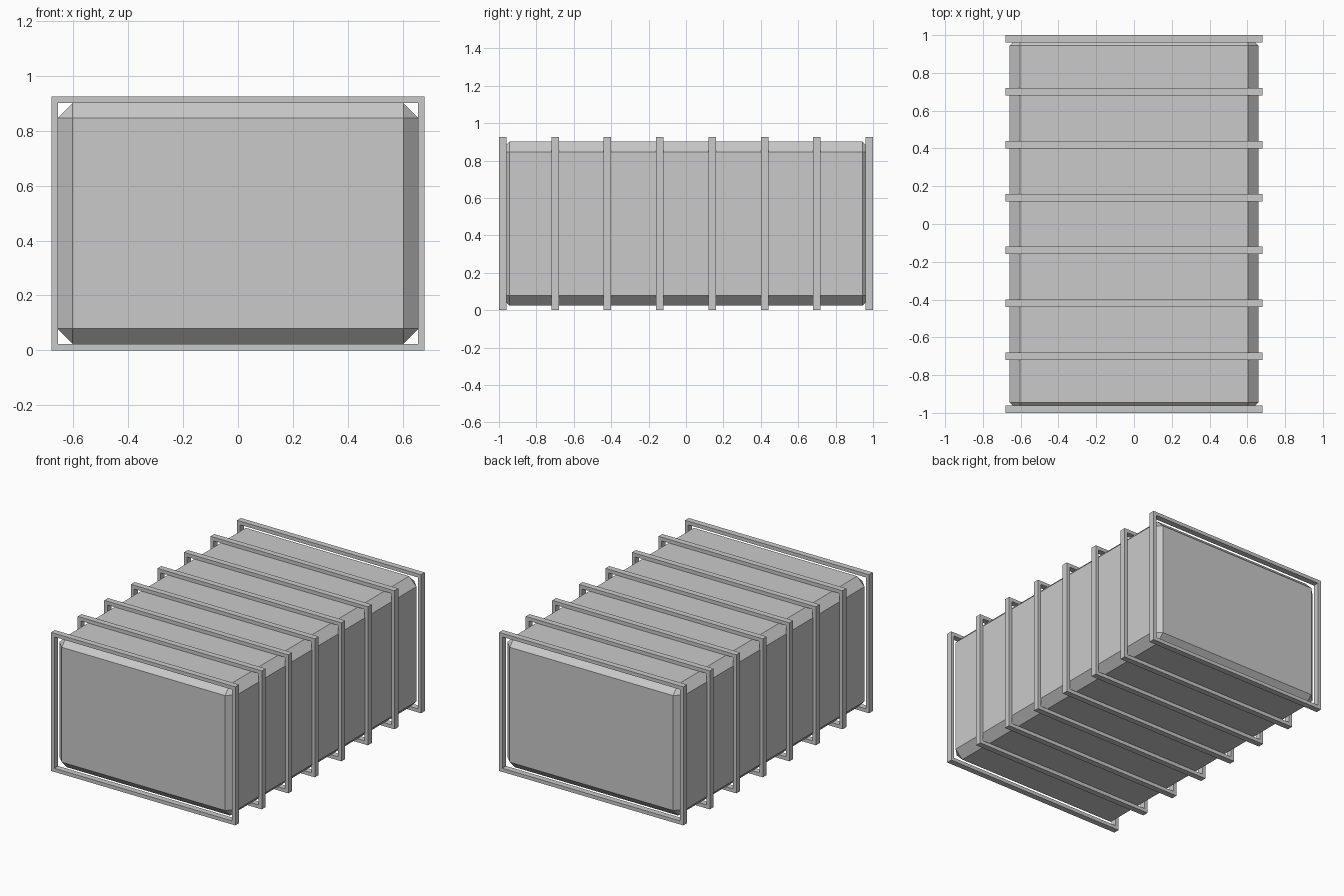
import bpy
import bmesh

default = bpy.data.objects.get("Cube")
if default:
    bpy.data.objects.remove(default, do_unlink=True)

# Overall measurements
LENGTH, HEIGHT, WIDTH = 2.0, 0.925, 1.36
BAR, DEPTH = 0.024, 0.04
CHAMFER = 0.055
FRAMES = 8

grey = bpy.data.materials.new("painted_grey")
grey.use_nodes = True
colour = (0.59, 0.59, 0.59, 1.0)
grey.diffuse_color = colour
grey.node_tree.nodes["Principled BSDF"].inputs["Base Color"].default_value = colour


def finish(name, bm):
    bmesh.ops.recalc_face_normals(bm, faces=bm.faces)
    mesh = bpy.data.meshes.new(name)
    bm.to_mesh(mesh)
    bm.free()
    mesh.materials.append(grey)
    obj = bpy.data.objects.new(name, mesh)
    bpy.context.collection.objects.link(obj)
    return obj


def rectangle(bm, half_x, half_z, y):
    corners = ((-1, -1), (1, -1), (1, 1), (-1, 1))
    return [bm.verts.new((sx * half_x, y, HEIGHT / 2 + sz * half_z))
            for sx, sz in corners]


def rib_frame(name, y):
    """Rectangular hoop with a square-cut section, centred on y."""
    bm = bmesh.new()
    hx, hz, d = WIDTH / 2, HEIGHT / 2, DEPTH / 2
    loops = [rectangle(bm, hx, hz, y - d),
             rectangle(bm, hx, hz, y + d),
             rectangle(bm, hx - BAR, hz - BAR, y + d),
             rectangle(bm, hx - BAR, hz - BAR, y - d)]
    for i in range(4):
        a, b = loops[i], loops[(i + 1) % 4]
        for k in range(4):
            n = (k + 1) % 4
            bm.faces.new((a[k], a[n], b[n], b[k]))
    return finish(name, bm)


# Container body: box with a flat chamfer on every edge
bm = bmesh.new()
bmesh.ops.create_cube(bm, size=1.0)
bmesh.ops.scale(bm, verts=bm.verts,
                vec=(WIDTH - 2 * BAR + 0.004, LENGTH - 0.002, HEIGHT - 2 * BAR))
bmesh.ops.translate(bm, verts=bm.verts, vec=(0, 0, HEIGHT / 2))
bmesh.ops.bevel(bm, geom=list(bm.edges), offset=CHAMFER, offset_type='OFFSET',
                segments=1, profile=0.5, affect='EDGES')
finish("container_body", bm)

# Evenly spaced hoops from the front end to the back end
first = -LENGTH / 2 + DEPTH / 2
step = (LENGTH - DEPTH) / (FRAMES - 1)
for i in range(FRAMES):
    rib_frame(f"rib_frame_{i + 1}", first + i * step)
